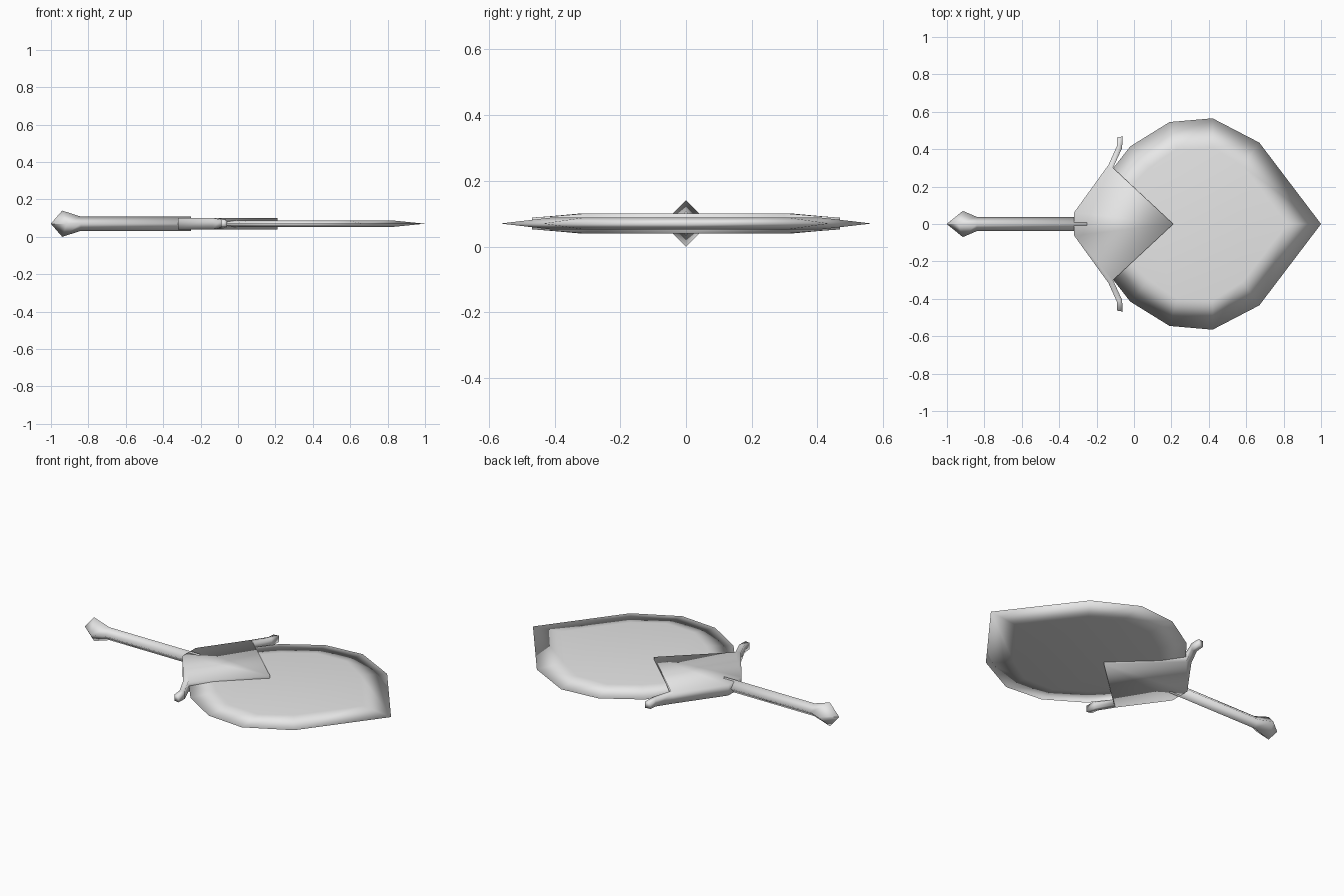
import bpy
import bmesh

cube = bpy.data.objects.get("Cube")
if cube:
    bpy.data.objects.remove(cube, do_unlink=True)

MID = 0.07  # height of the sword's middle plane

metal = bpy.data.materials.new("plain grey")
metal.use_nodes = True
metal.diffuse_color = (0.8, 0.8, 0.8, 1)
metal.node_tree.nodes["Principled BSDF"].inputs["Base Color"].default_value = (0.8, 0.8, 0.8, 1)


def loft(name, rings, caps=True):
    """Skin a list of equal-sized closed rings, cap the ends, shade smooth."""
    bm = bmesh.new()
    rows = [[bm.verts.new((x, y, z + MID)) for x, y, z in ring] for ring in rings]
    n = len(rows[0])
    for a, b in zip(rows, rows[1:]):
        for i in range(n):
            j = (i + 1) % n
            bm.faces.new((a[i], a[j], b[j], b[i]))
    if caps:
        bm.faces.new(rows[0])
        bm.faces.new(rows[-1])
    bmesh.ops.remove_doubles(bm, verts=bm.verts, dist=0.0005)
    bmesh.ops.recalc_face_normals(bm, faces=bm.faces)
    for f in bm.faces:
        f.smooth = True
    mesh = bpy.data.meshes.new(name)
    bm.to_mesh(mesh)
    bm.free()
    mesh.materials.append(metal)
    obj = bpy.data.objects.new(name, mesh)
    bpy.context.collection.objects.link(obj)
    return obj


def mirrored(half):
    """Close a half outline, listed from heel to tip, across the x axis."""
    return half + [(x, -y) for x, y in reversed(half) if y > 0]


# Blade: sharp leaf-shaped rim around a raised flat on both faces
rim = mirrored([(-0.20, 0.15), (-0.11, 0.30), (-0.02, 0.415), (0.19, 0.545),
                (0.42, 0.565), (0.67, 0.435), (1.0, 0)])
flat = mirrored([(-0.12, 0.10), (-0.02, 0.20), (0.08, 0.30), (0.23, 0.40),
                 (0.42, 0.41), (0.58, 0.31), (0.82, 0)])
loft("blade", [
    [(x, y, 0.018) for x, y in flat],
    [(x, y, 0) for x, y in rim],
    [(x, y, -0.018) for x, y in flat],
])

# Guard: arrow-shaped plate with a small horn at each side
# each section: rear point, front point, half thickness
half_guard = [
    ((-0.092, 0.463), (-0.06, 0.468), 0.018),
    ((-0.092, 0.415), (-0.064, 0.405), 0.022),
    ((-0.137, 0.315), (-0.112, 0.300), 0.031),
    ((-0.32, 0.062), (0.21, 0.0), 0.031),
]
sections = half_guard + [((r[0], -r[1]), (f[0], -f[1]), t)
                         for r, f, t in reversed(half_guard)]
loft("guard", [[(*r, t), (*f, t), (*f, -t), (*r, -t)] for r, f, t in sections])

# Grip and pommel: one four-sided diamond bar
# each station: x of top and bottom corners, x of side corners, half width
stations = [(-0.999, -0.999, 0.002), (-0.94, -0.915, 0.07),
            (-0.84, -0.84, 0.038), (-0.25, -0.25, 0.038)]
loft("grip_and_pommel", [[(xz, 0, r), (xs, r, 0), (xz, 0, -r), (xs, -r, 0)]
                         for xz, xs, r in stations])
